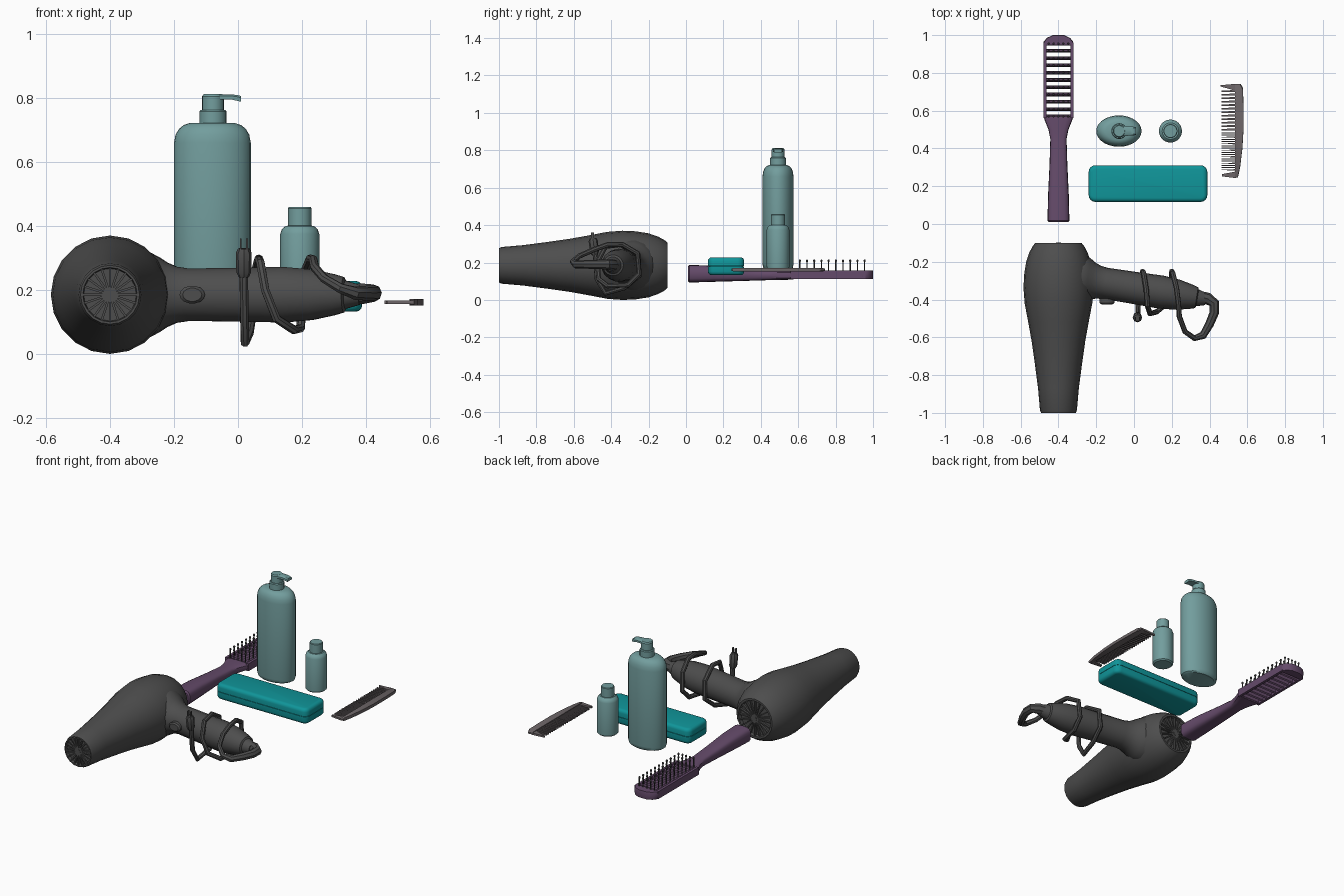
import bpy, bmesh, math
from mathutils import Vector, Matrix

if "Cube" in bpy.data.objects:
    bpy.data.objects.remove(bpy.data.objects["Cube"])

COLORS = {"charcoal": (.075, .075, .075), "purple": (.13, .07, .145), "sage": (.17, .34, .34),
          "teal": (.005, .30, .32), "stone": (.15, .13, .135)}
MATS = {}
for key, rgb in COLORS.items():
    MATS[key] = bpy.data.materials.new(key)
    MATS[key].diffuse_color = (*rgb, 1)


def smooth(ob, mat, angle):
    ob.data.materials.clear()
    ob.data.materials.append(MATS[mat])
    bpy.ops.object.select_all(action='DESELECT')
    ob.select_set(True)
    bpy.context.view_layer.objects.active = ob
    bpy.ops.object.shade_smooth_by_angle(angle=math.radians(angle))


def finish(bm, name, mat, angle=35):
    bmesh.ops.remove_doubles(bm, verts=bm.verts, dist=1e-5)
    bmesh.ops.recalc_face_normals(bm, faces=bm.faces)
    me = bpy.data.meshes.new(name)
    bm.to_mesh(me)
    bm.free()
    ob = bpy.data.objects.new(name, me)
    bpy.context.collection.objects.link(ob)
    smooth(ob, mat, angle)
    return ob


def loft(bm, rings):
    loops = [[bm.verts.new(p) for p in ring] for ring in rings]
    n = len(loops[0])
    for a, b in zip(loops, loops[1:]):
        for i in range(n):
            bm.faces.new((a[i], a[(i + 1) % n], b[(i + 1) % n], b[i]))
    bm.faces.new(loops[0])
    bm.faces.new(loops[-1])


def lathe(bm, profile, origin, axis=(0, 0, 1), n=20, sx=1, sy=1):
    """profile = (distance along axis, radius)"""
    q = Vector((0, 0, 1)).rotation_difference(Vector(axis))
    o = Vector(origin)
    ang = [2 * math.pi * i / n for i in range(n)]
    loft(bm, [[o + q @ Vector((r * sx * math.cos(a), r * sy * math.sin(a), t)) for a in ang]
              for t, r in profile])


def box(bm, center, size, rot=Matrix()):
    bmesh.ops.create_cube(bm, size=1, matrix=Matrix.Translation(center) @ rot @ Matrix.Diagonal((*size, 1)))


def prism(bm, outline, z0, z1, inset=0.0):
    c = sum((Vector(p) for p in outline), Vector((0, 0))) / len(outline)
    small = [c + (Vector(p) - c) * (1 - inset) for p in outline]
    d = (z1 - z0) * .25
    loft(bm, [[(p[0], p[1], z) for p in ring] for ring, z in
              ((small, z0), (outline, z0 + d), (outline, z1 - d), (small, z1))])


# Dryer body, turned along y with recessed ends
C = Vector((-.4, 0, .185))
bm = bmesh.new()
prof = [(.118, .01), (.118, .105), (.10, .11), (.10, .122), (.115, .135), (.15, .154), (.20, .171),
        (.27, .182), (.34, .185), (.42, .179), (.52, .16), (.62, .142), (.74, .125), (.87, .108),
        (.985, .098), (1.0, .092), (1.0, .085), (.982, .082), (.982, .01)]
lathe(bm, prof, C, (0, -1, 0), 20)
finish(bm, "dryer_body", "charcoal", 45)

# Radial grilles at both ends
for name, y, r in (("rear_grille", -.107, .107), ("nozzle_grille", -.99, .084)):
    bm = bmesh.new()
    for i in range(20):
        rot = Matrix.Rotation(2 * math.pi * i / 20, 4, 'Y')
        box(bm, C + Vector((0, y, 0)) + rot @ Vector((r / 2, 0, 0)), (r, .012, .007), rot)
    lathe(bm, [(-.008, .014), (.008, .014)], C + Vector((0, y, 0)), (0, 1, 0), 12)
    finish(bm, name, "charcoal")

# Handle, flared into the body and tapered at the tip
bm = bmesh.new()
axis = Vector((.73, -.115, 0)).normalized()
prof = [(.08, .14), (.125, .134), (.155, .118), (.18, .102), (.21, .089), (.25, .083), (.40, .085),
        (.55, .088), (.64, .08), (.71, .065), (.74, .056), (.745, .045), (.79, .032)]
lathe(bm, prof, (-.4, -.275, .185), axis, 18)
finish(bm, "dryer_handle", "charcoal", 45)

# Switch button
bm = bmesh.new()
lathe(bm, [(0, 1), (.022, 1), (.03, .75)], (-.143, -.395, .185), (0, -1, 0), 14, .04, .028)
finish(bm, "dryer_button", "charcoal")

# Cord wrapped twice around the handle: x, y, z, radius
cord = [(.33, -.385, .185, .034), (.39, -.395, .188, .032), (.425, -.42, .19, .027), (.425, -.47, .19, .025),
        (.40, -.53, .19, .023), (.365, -.59, .19, .021), (.32, -.605, .205, .016), (.27, -.57, .235, .014),
        (.24, -.49, .27, .014), (.235, -.42, .295, .014), (.225, -.34, .297, .014), (.205, -.26, .25, .014),
        (.20, -.25, .14, .014), (.195, -.31, .08, .014), (.175, -.42, .075, .014), (.12, -.465, .11, .014),
        (.085, -.475, .20, .014), (.07, -.43, .285, .014), (.065, -.35, .297, .014), (.05, -.255, .24, .014),
        (.045, -.25, .13, .014), (.035, -.33, .065, .014), (.022, -.43, .035, .014), (.02, -.475, .11, .014),
        (.018, -.485, .25, .014)]
cu = bpy.data.curves.new("dryer_cord", 'CURVE')
cu.dimensions = '3D'
cu.bevel_depth = 1
cu.bevel_resolution = 2
cu.use_fill_caps = True
sp = cu.splines.new('POLY')
sp.points.add(len(cord) - 1)
for p, (x, y, z, r) in zip(sp.points, cord):
    p.co = (x, y, z, 1)
    p.radius = r
ob = bpy.data.objects.new("dryer_cord", cu)
bpy.context.collection.objects.link(ob)
bpy.context.view_layer.objects.active = ob
ob.select_set(True)
bpy.ops.object.convert(target='MESH')
smooth(bpy.context.view_layer.objects.active, "charcoal", 40)

# Plug with two prongs
bm = bmesh.new()
up = Vector((0, -.12, 1)).normalized()
lathe(bm, [(0, .016), (.015, .023), (.075, .025), (.09, .018)], (.018, -.487, .24), up, 8)
for dx in (-.01, .01):
    box(bm, (.018 + dx, -.50, .342), (.005, .014, .036))
finish(bm, "dryer_plug", "charcoal")

# Brush handle: rounded cross-sections along y (y, half width, half height, centre z)
BX = -.4
bm = bmesh.new()
rings = []
for y, w, h, z in ((.01, .05, .04, .14), (.018, .058, .047, .14), (.15, .055, .043, .14), (.32, .047, .033, .135),
                   (.45, .043, .026, .132), (.50, .053, .025, .132), (.55, .073, .024, .132),
                   (.575, .08, .023, .132)):
    ring = []
    for i in range(16):
        c, s = math.cos(math.pi * i / 8), math.sin(math.pi * i / 8)
        ring.append((BX + w * math.copysign(abs(c) ** .6, c), y, z + h * math.copysign(abs(s) ** .6, s)))
    rings.append(ring)
loft(bm, rings)
finish(bm, "brush_handle", "purple")

# Brush head: rails, rounded end and slats
rows = [.570 + .0385 * i for i in range(11)]
bm = bmesh.new()
for s in (-1, 1):
    box(bm, (BX + s * .072, .76, .134), (.016, .40, .046))
prism(bm, [(BX + .08, .945), (BX + .078, .965), (BX + .062, .985), (BX + .03, 1.0), (BX - .03, 1.0),
           (BX - .062, .985), (BX - .078, .965), (BX - .08, .945)], .111, .157, .06)
for y in rows:
    lathe(bm, [(0, .0095), (.14, .0095)], (BX - .07, y, .134), (1, 0, 0), 8, 2.3, 1)
finish(bm, "brush_head", "purple")

# Bristles with ball tips
bm = bmesh.new()
for y in rows:
    for i in range(5):
        lathe(bm, [(0, .004), (.062, .0035), (.066, .0065), (.072, .0065), (.076, .003)],
              (BX + .026 * (i - 2), y, .14), n=6)
finish(bm, "brush_bristles", "charcoal")

# Large oval bottle
bm = bmesh.new()
prof = [(.165, .86), (.172, .95), (.19, 1), (.66, 1), (.685, .96), (.703, .87), (.715, .75), (.722, .58), (.722, .1)]
lathe(bm, prof, (-.08, .492, 0), n=28, sx=.12, sy=.083)
finish(bm, "pump_bottle", "sage")

# Pump: collar, head and spout
bm = bmesh.new()
lathe(bm, [(.715, .042), (.758, .042), (.763, .038)], (-.078, .492, 0), n=20)
lathe(bm, [(.755, .034), (.805, .034), (.812, .029)], (-.078, .492, 0), n=20)
loft(bm, [[(x, .492 + sy * w, z + sz * h) for sy, sz in ((-1, -1), (1, -1), (1, .4), (.7, 1), (-.7, 1), (-1, .4))]
          for x, w, z, h in ((-.08, .028, .803, .009), (-.02, .024, .803, .008),
                             (-.003, .023, .800, .009), (.01, .021, .797, .009))])
finish(bm, "bottle_pump", "sage")

# Small bottle and cap
bm = bmesh.new()
lathe(bm, [(.165, .052), (.172, .06), (.18, .061), (.375, .061), (.39, .056), (.40, .044), (.402, .02)],
      (.193, .492, 0), n=24)
finish(bm, "small_bottle", "sage")
bm = bmesh.new()
lathe(bm, [(.395, .037), (.455, .037), (.459, .034)], (.193, .492, 0), n=24)
finish(bm, "small_bottle_cap", "sage")

# Case in two rounded halves with a seam
for name, z0, z1 in (("case_base", .132, .18), ("case_lid", .182, .228)):
    bm = bmesh.new()
    box(bm, (.074, .214, (z0 + z1) / 2), (.628, .194, z1 - z0))
    bmesh.ops.bevel(bm, geom=[e for e in bm.edges if abs(e.verts[0].co.z - e.verts[1].co.z) > .01],
                    offset=.035, segments=4, affect='EDGES', profile=.5)
    outer = z0 if name == "case_base" else z1
    bmesh.ops.bevel(bm, geom=[e for e in bm.edges if all(abs(v.co.z - outer) < 1e-4 for v in e.verts)],
                    offset=.02, segments=3, affect='EDGES', profile=.5)
    finish(bm, name, "teal")
bm = bmesh.new()
box(bm, (.074, .214, .181), (.55, .182, .01))
finish(bm, "case_seam", "teal")

# Comb spine with solid ends, then coarse and fine teeth
bm = bmesh.new()
prism(bm, [(.535, .245), (.55, .245), (.562, .30), (.574, .40), (.58, .50), (.58, .62), (.577, .72),
           (.565, .742), (.535, .742), (.535, .49)], .152, .171, .04)
prism(bm, [(.466, .252), (.54, .243), (.54, .278), (.466, .264)], .156, .167)
prism(bm, [(.458, .735), (.458, .728), (.54, .705), (.54, .742)], .156, .167)
finish(bm, "comb_spine", "stone")
bm = bmesh.new()
ys = [.287 + .0115 * i for i in range(18)] + [.50 + .0185 * i for i in range(12)]
for y in ys:
    w = .006 if y < .49 else .0105
    prism(bm, [(.463, y - w * .35), (.54, y - w / 2), (.54, y + w / 2), (.463, y + w * .35)], .157, .166)
finish(bm, "comb_teeth", "stone")

for m in bpy.data.materials:
    if m.users and not m.is_grease_pencil:
        m.use_nodes = True
        m.node_tree.nodes["Principled BSDF"].inputs["Base Color"].default_value = m.diffuse_color
